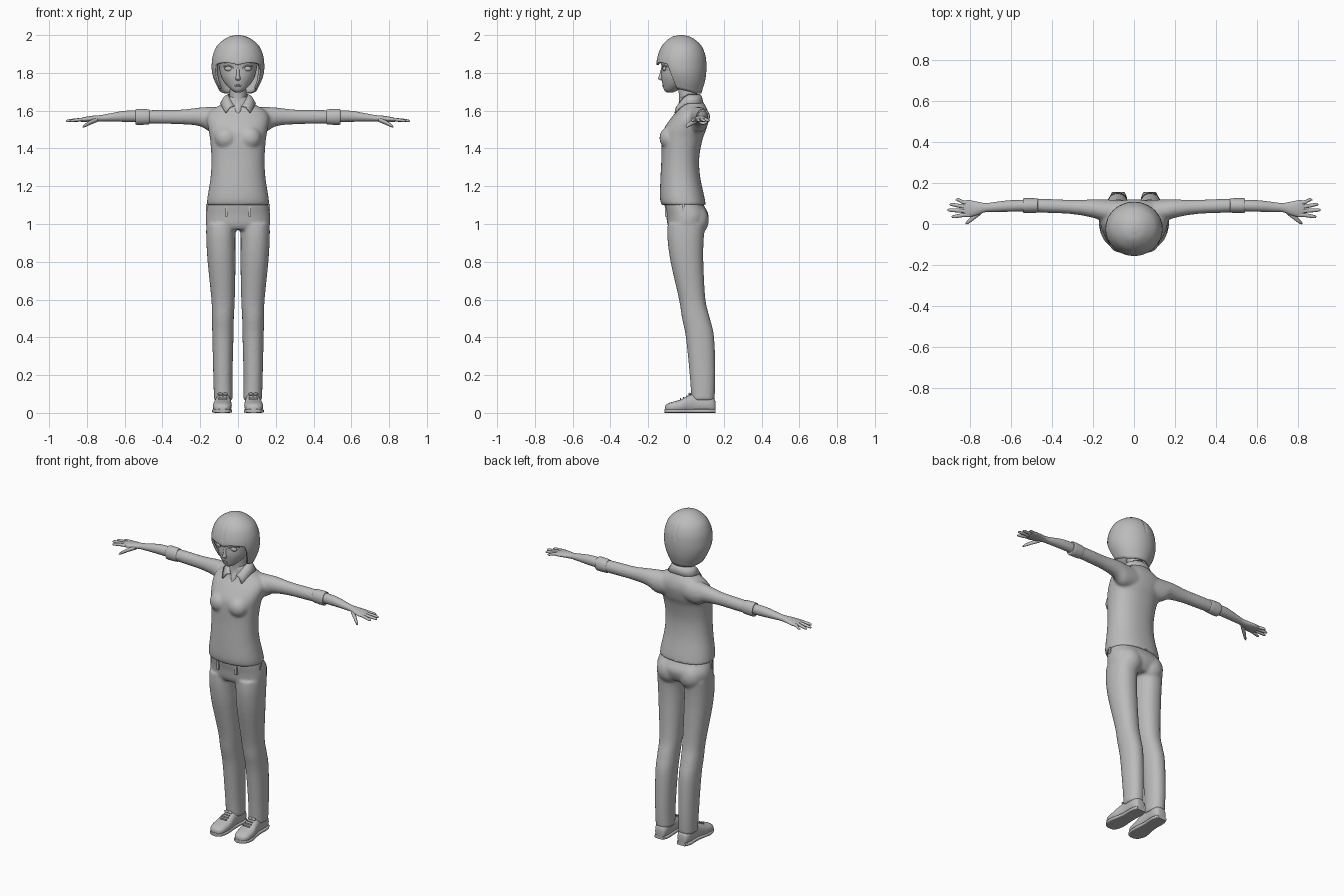
import bpy
import bmesh
from math import sin, cos, pi, radians
from mathutils import Vector

cube = bpy.data.objects.get("Cube")
if cube:
    bpy.data.objects.remove(cube, do_unlink=True)

grey = bpy.data.materials.new("plain_grey")
grey.use_nodes = True
grey.diffuse_color = (.5, .5, .5, 1)
shader = next(n for n in grey.node_tree.nodes if n.type == 'BSDF_PRINCIPLED')
shader.inputs["Base Color"].default_value = grey.diffuse_color


def spline(rows, steps=4):
    """Smooth rows of numbers with a Catmull-Rom curve."""
    out = []
    for i in range(len(rows) - 1):
        p0, p1 = rows[max(i - 1, 0)], rows[i]
        p2, p3 = rows[i + 1], rows[min(i + 2, len(rows) - 1)]
        for s in range(steps):
            t = s / steps
            out.append([b + t * ((c - a) / 2 + t * ((a - 2.5 * b + 2 * c - d / 2)
                        + t * (1.5 * (b - c) + (d - a) / 2)))
                        for a, b, c, d in zip(p0, p1, p2, p3)])
    return out + [list(rows[-1])]


def signed_power(v, p):
    return abs(v) ** p * (1 if v >= 0 else -1)


def skin_rings(bm, rings, closed=True, caps=True):
    """Join rows of points into a surface."""
    rows = [[bm.verts.new(p) for p in ring] for ring in rings]
    n = len(rows[0])
    for a, b in zip(rows, rows[1:]):
        for i in range(n if closed else n - 1):
            j = (i + 1) % n
            bm.faces.new((a[i], a[j], b[j], b[i]))
    if caps:
        bm.faces.new(rows[0])
        bm.faces.new(rows[-1])


def loft(bm, axis, stations, both=False, power=2, n=28):
    """Stations: position on the axis, two centre values, two radii."""
    for side in ((1, -1) if both else (1,)):
        rings = []
        for pos, c1, c2, r1, r2 in spline(stations):
            ring = []
            for k in range(n):
                a = 2 * pi * k / n
                u = c1 + r1 * signed_power(cos(a), 2 / power)
                v = c2 + r2 * signed_power(sin(a), 2 / power)
                x, y, z = {'x': (pos, u, v), 'y': (u, pos, v), 'z': (u, v, pos)}[axis]
                ring.append((side * x, y, z))
            rings.append(ring)
        skin_rings(bm, rings)


def ball(bm, centre, size, both=False):
    for side in ((1, -1) if both else (1,)):
        new = bmesh.ops.create_uvsphere(bm, u_segments=20, v_segments=12, radius=1)['verts']
        bmesh.ops.scale(bm, vec=size, verts=new)
        bmesh.ops.translate(bm, vec=(side * centre[0], centre[1], centre[2]), verts=new)


def box(bm, centre, size, both=False):
    for side in ((1, -1) if both else (1,)):
        new = bmesh.ops.create_cube(bm, size=1)['verts']
        bmesh.ops.scale(bm, vec=size, verts=new)
        bmesh.ops.translate(bm, vec=(side * centre[0], centre[1], centre[2]), verts=new)


def finish(name, bm, blend=0, thickness=0, angle=45):
    """Make the object; blend fuses its pieces into one soft skin."""
    bmesh.ops.recalc_face_normals(bm, faces=bm.faces)
    mesh = bpy.data.meshes.new(name)
    bm.to_mesh(mesh)
    bm.free()
    mesh.materials.append(grey)
    ob = bpy.data.objects.new(name, mesh)
    bpy.context.collection.objects.link(ob)
    bpy.ops.object.select_all(action='DESELECT')
    ob.select_set(True)
    bpy.context.view_layer.objects.active = ob
    bpy.ops.object.shade_smooth_by_angle(angle=radians(angle))
    if thickness:
        solid = ob.modifiers.new("thickness", 'SOLIDIFY')
        solid.thickness = thickness
        solid.offset = -1
    if blend:
        fuse = ob.modifiers.new("fuse", 'REMESH')
        fuse.mode = 'VOXEL'
        fuse.voxel_size = blend
        fuse.use_smooth_shade = True
        soft = ob.modifiers.new("soften", 'SMOOTH')
        soft.factor = .5
        soft.iterations = 6
    return ob


# Shirt: torso, bust and sleeves fused together
bm = bmesh.new()
loft(bm, 'z', [(1.1, 0, -.012, .165, .117), (1.14, 0, -.02, .162, .118),
               (1.25, 0, -.03, .145, .105), (1.35, 0, -.03, .141, .1),
               (1.45, 0, -.02, .148, .108), (1.5, 0, -.006, .157, .113),
               (1.56, 0, .02, .165, .1), (1.6, 0, .033, .145, .082),
               (1.635, 0, .03, .088, .068), (1.675, 0, .018, .05, .052)], power=2.25, n=40)
ball(bm, (.062, -.085, 1.455), (.062, .056, .062), both=True)
loft(bm, 'x', [(.06, .06, 1.555, .055, .065), (.14, .065, 1.552, .055, .068),
               (.2, .075, 1.567, .045, .05), (.3, .083, 1.567, .035, .039),
               (.42, .088, 1.567, .034, .037), (.52, .09, 1.567, .032, .035)], both=True)
finish("shirt", bm, blend=.008)

# Rolled cuffs
bm = bmesh.new()
loft(bm, 'x', [(.47, .09, 1.567, .03, .034), (.475, .09, 1.567, .035, .04),
               (.535, .09, 1.567, .036, .042), (.542, .09, 1.567, .03, .035)], both=True)
finish("shirt_cuffs", bm)

# Folded collar, open at the front
bm = bmesh.new()
top, middle, edge = [], [], []
for k in range(41):
    d = radians(20 + 8 * k)
    e = pi + (d - pi) * .85
    f, g = max(0, cos(d)) ** 2, max(0, cos(e)) ** 2
    top.append(Vector((.053 * sin(d), .018 - .056 * cos(d) - .014 * f, 1.688 - .07 * f)))
    edge.append(Vector((.095 * sin(e), .018 - cos(e) * (.095 + .02 * cos(e)), 1.64 - .1 * g)))
    middle.append((top[-1] + edge[-1]) / 2 + Vector((0, 0, .012)))
skin_rings(bm, [top, middle, edge], closed=False, caps=False)
finish("shirt_collar", bm, thickness=.006)

# Trousers: hips, seat and legs fused together
bm = bmesh.new()
loft(bm, 'z', [(.97, 0, 0, .15, .085), (1, 0, .004, .169, .103), (1.05, 0, .007, .17, .112),
               (1.1, 0, -.01, .16, .104), (1.13, 0, -.015, .15, .1)], power=2.3, n=40)
ball(bm, (.075, .055, 1.02), (.075, .066, .08), both=True)
loft(bm, 'z', [(.065, .078, .09, .049, .061), (.2, .08, .0875, .051, .068),
               (.4, .08, .074, .056, .075), (.5, .08, .053, .058, .074),
               (.6, .079, .033, .062, .07), (.8, .087, .005, .074, .087),
               (.92, .091, -.002, .077, .096), (1, .088, .003, .08, .1)],
     both=True, power=2.2)
finish("trousers", bm, blend=.008)

# Belt loops
bm = bmesh.new()
box(bm, (.062, -.105, 1.068), (.012, .014, .055), both=True)
box(bm, (.163, -.015, 1.085), (.014, .014, .04), both=True)
finish("belt_loops", bm)

# Shoes with soles and laces
bm = bmesh.new()
loft(bm, 'y', [(-.112, .082, .02, .012, .01), (-.105, .083, .024, .03, .02),
               (-.08, .084, .029, .046, .027), (-.03, .083, .036, .05, .034),
               (.01, .08, .046, .045, .044), (.05, .078, .052, .04, .05),
               (.12, .077, .05, .041, .048), (.15, .077, .04, .03, .036),
               (.156, .077, .035, .015, .02)], both=True, power=2.4)
finish("shoes", bm)
bm = bmesh.new()
loft(bm, 'y', [(-.114, .082, .01, .018, .01), (-.1, .083, .01, .04, .01),
               (-.05, .084, .01, .053, .01), (.04, .079, .01, .042, .01),
               (.12, .077, .01, .044, .01), (.156, .077, .01, .03, .01)], both=True, power=5)
finish("shoe_soles", bm)
bm = bmesh.new()
for k in range(4):
    box(bm, (.08, -.03 + .017 * k, .074 + .007 * k), (.045 - .003 * k, .006, .008), both=True)
ball(bm, (.068, .02, .1), (.014, .008, .007), both=True)
ball(bm, (.094, .02, .1), (.014, .008, .007), both=True)
finish("shoe_laces", bm)

# Forearms and palms
bm = bmesh.new()
loft(bm, 'x', [(.5, .09, 1.57, .028, .031), (.6, .088, 1.57, .028, .029),
               (.68, .083, 1.564, .024, .021), (.725, .08, 1.56, .022, .017),
               (.77, .076, 1.557, .034, .016), (.815, .075, 1.553, .042, .013),
               (.835, .075, 1.55, .03, .008)], both=True)
finish("forearms", bm)

# Fingers and thumbs, from root to tip
bm = bmesh.new()
fingers = [(.105, .87, .118), (.085, .9, .095), (.064, .91, .068), (.044, .89, .036)]
for root_y, tip_x, tip_y in fingers:
    loft(bm, 'x', [(.8, root_y, 1.555, .01, .009), (.83, root_y, 1.553, .01, .009),
                   (tip_x - .012, tip_y, 1.547, .008, .007),
                   (tip_x, tip_y, 1.544, .002, .002)], both=True, n=12)
loft(bm, 'x', [(.745, .062, 1.552, .014, .012), (.78, .035, 1.538, .014, .012),
               (.81, .01, 1.522, .01, .009), (.822, .003, 1.513, .003, .003)], both=True, n=12)
finish("fingers", bm)

# Neck and open throat
bm = bmesh.new()
loft(bm, 'z', [(1.565, 0, .01, .012, .07), (1.6, 0, .01, .03, .067),
               (1.65, 0, .015, .044, .052), (1.73, 0, .004, .043, .046)])
finish("neck", bm)

# Head with nose, eyes, lids and mouth
bm = bmesh.new()
loft(bm, 'z', [(1.697, 0, -.085, .014, .018), (1.71, 0, -.078, .036, .038),
               (1.74, 0, -.057, .066, .067), (1.78, 0, -.039, .089, .092),
               (1.83, 0, -.029, .1, .1), (1.88, 0, -.025, .106, .11),
               (1.95, 0, -.022, .07, .07)], n=40)
loft(bm, 'z', [(1.825, 0, -.122, .008, .009), (1.79, 0, -.128, .009, .013),
               (1.77, 0, -.128, .013, .02), (1.76, 0, -.126, .008, .008)], n=16)
ball(bm, (0, -.121, 1.735), (.018, .006, .003))
ball(bm, (0, -.118, 1.728), (.014, .007, .004))
finish("head", bm)
bm = bmesh.new()
ball(bm, (.048, -.114, 1.822), (.023, .01, .013), both=True)
finish("eyes", bm)
bm = bmesh.new()
loft(bm, 'x', [(.02, -.126, 1.823, .002, .002), (.045, -.122, 1.837, .006, .004),
               (.078, -.1, 1.834, .003, .003)], both=True, n=10)
finish("upper_eyelids", bm)

# Bobbed hair: each column of the shell runs from the crown to its own hem
outline = spline([(2, .012, -.025, .012), (1.988, .055, -.025, .055),
                  (1.95, .106, -.023, .1), (1.9, .131, -.023, .124),
                  (1.85, .139, -.024, .132), (1.8, .137, -.02, .127),
                  (1.75, .121, -.013, .112), (1.69, .09, -.008, .088)])


def hair_point(a, z):
    for p, q in zip(outline, outline[1:]):
        if z >= q[0] - 1e-6:
            t = (p[0] - z) / (p[0] - q[0])
            rx, cy, ry = [u + t * (v - u) for u, v in zip(p[1:], q[1:])]
            break
    parting = .965 if abs(sin(a)) < .02 and z > 1.87 else 1
    return (rx * parting * sin(a), cy - ry * parting * cos(a), z)


columns, rings = 96, 28
angles = [2 * pi * k / columns for k in range(columns)]
hems = []
for a in angles:
    d = min(a, 2 * pi - a)
    t = min(1, max(0, (d - radians(56)) / radians(12)))
    fringe = 1.842 + .012 * abs(sin(3 * d))
    side = 1.715 - .023 * min(1, max(0, d - 1.2))
    hems.append(fringe + (side - fringe) * t * t * (3 - 2 * t))
bm = bmesh.new()
skin_rings(bm, [[hair_point(a, 2 - (2 - h) * (r / rings) ** 1.4) for a, h in zip(angles, hems)]
                for r in range(rings + 1)], caps=False)
bmesh.ops.holes_fill(bm, edges=[e for e in bm.edges if e.is_boundary and e.verts[0].co.z > 1.99])
finish("hair", bm, thickness=.012, angle=60)
